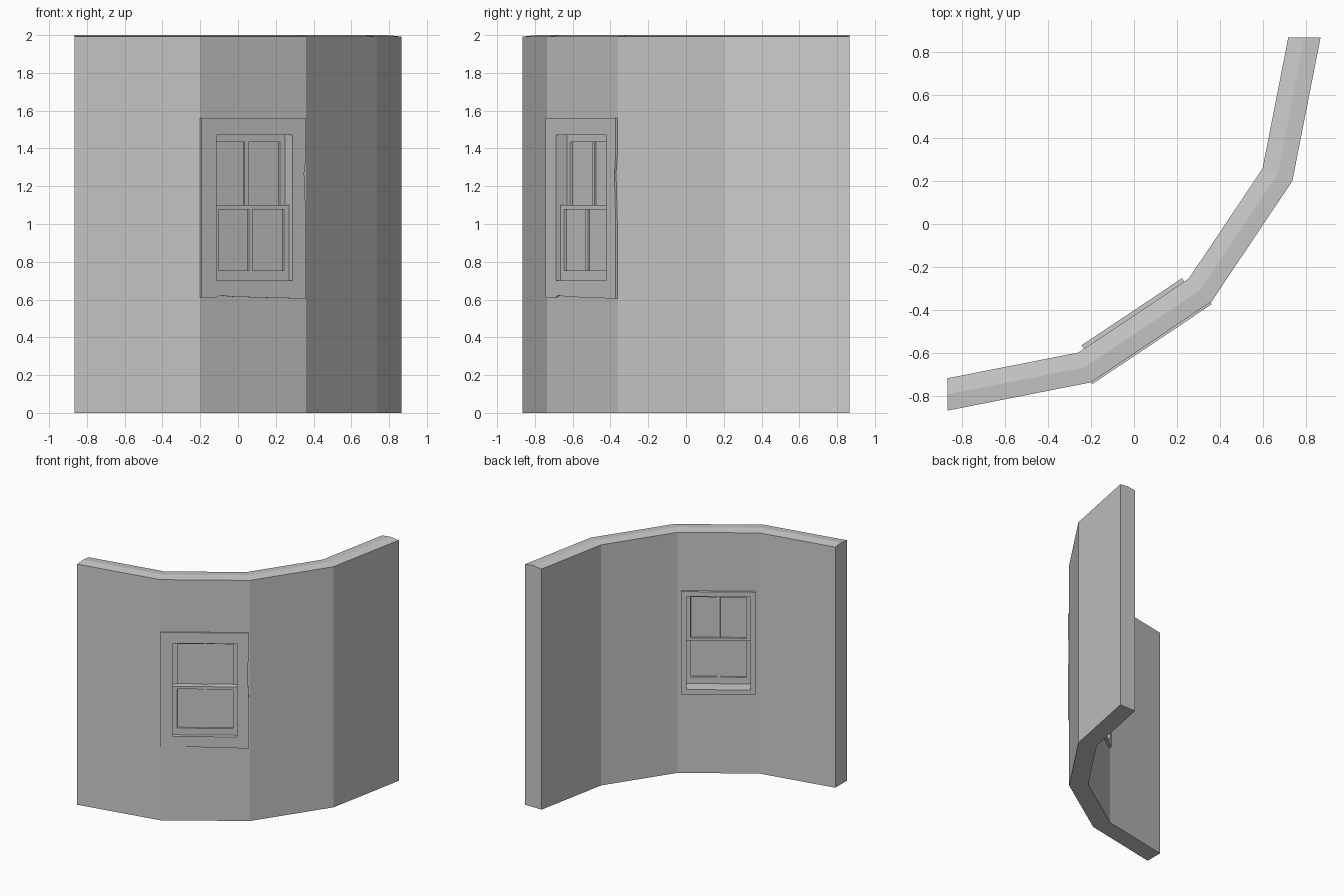
import bpy, bmesh, math
from mathutils import Vector, Matrix

if "Cube" in bpy.data.objects:
    bpy.data.objects.remove(bpy.data.objects["Cube"])

THICK = 0.147
ANG = math.radians(33.75)

plaster = bpy.data.materials.new("plain grey")
plaster.diffuse_color = (0.6, 0.6, 0.6, 1)
plaster.use_nodes = True
plaster.node_tree.nodes["Principled BSDF"].inputs["Base Color"].default_value = plaster.diffuse_color

# Window frame of reference: u along the panel, v into the wall, z up
TO_WALL = Matrix.Translation((-0.2, -0.735, 0)) @ Matrix.Rotation(ANG, 4, 'Z')


def finish(bm, name):
    bmesh.ops.recalc_face_normals(bm, faces=bm.faces[:])
    me = bpy.data.meshes.new(name)
    bm.to_mesh(me)
    bm.free()
    me.materials.append(plaster)
    ob = bpy.data.objects.new(name, me)
    bpy.context.collection.objects.link(ob)
    return ob


def add_prism(bm, outline, v0, v1):
    """Extrude a (u, z) outline from depth v0 to depth v1."""
    a = [bm.verts.new(TO_WALL @ Vector((u, v0, z))) for u, z in outline]
    b = [bm.verts.new(TO_WALL @ Vector((u, v1, z))) for u, z in outline]
    bm.faces.new(a)
    bm.faces.new(b[::-1])
    n = len(a)
    for i in range(n):
        j = (i + 1) % n
        bm.faces.new((a[i], b[i], b[j], a[j]))


def rect(u0, u1, z0, z1):
    return [(u0, z0), (u1, z0), (u1, z1), (u0, z1)]


def prisms(name, outlines, v0, v1):
    bm = bmesh.new()
    for o in outlines:
        add_prism(bm, o, v0, v1)
    return finish(bm, name)


# Curved wall: four flat panels swept from one section
outer = [(-0.866, -0.866), (-0.2, -0.735), (0.36, -0.36), (0.735, 0.2), (0.866, 0.866)]
d = 0.15
inner = [(-0.866, -0.716)]
for k, (x, y) in enumerate(outer[1:4]):
    t = math.radians(22.5 * (k + 1))
    inner.append((x - d * math.sin(t), y + d * math.cos(t)))
inner.append((0.716, 0.866))

bm = bmesh.new()
rings = []
for (ox, oy), (ix, iy) in zip(outer, inner):
    mx, my = (ox + ix) / 2, (oy + iy) / 2
    rings.append([bm.verts.new(p) for p in (
        (ox, oy, 0), (ox, oy, 1.992), (mx, my, 2), (ix, iy, 1.992), (ix, iy, 0))])
for r, s in zip(rings, rings[1:]):
    for i in range(5):
        j = (i + 1) % 5
        bm.faces.new((r[i], r[j], s[j], s[i]))
bm.faces.new(rings[0])
bm.faces.new(rings[-1][::-1])
wall = finish(bm, "wall")

# Window opening cut through the second panel
U0, U1, Z0, Z1 = 0.097, 0.58, 0.70, 1.47
cutter = prisms("opening_cutter", [rect(U0, U1, Z0, Z1)], -0.1, 0.3)
cutter.hide_render = True
mod = wall.modifiers.new("opening", 'BOOLEAN')
mod.operation = 'DIFFERENCE'
mod.solver = 'EXACT'
mod.object = cutter
bpy.context.view_layer.objects.active = wall
bpy.ops.object.modifier_apply(modifier=mod.name)
bpy.data.objects.remove(cutter, do_unlink=True)

# Outer casing boards with worn edges
prisms("outer_casing", [
    rect(0, U0, Z0, Z1),
    [(U1, Z0), (0.668, Z0), (0.668, 1.0), (0.655, 1.27), (0.668, 1.36), (0.668, Z1), (U1, Z1)],
    rect(0, 0.668, Z1, 1.56),
    [(0, 0.61), (0.09, 0.61), (0.12, 0.622), (0.2, 0.615), (0.4, 0.61),
     (0.668, 0.605), (0.668, Z0), (0, Z0)],
], -0.01, 0.002)

# Inner casing boards
prisms("inner_casing", [
    rect(0.06, U0, Z0, Z1), rect(U1, 0.62, Z0, Z1),
    rect(0.06, 0.62, Z1, 1.51), rect(0.06, 0.62, 0.66, Z0),
], THICK - 0.002, THICK + 0.02)


def sash(name, z0, z1, bottom, top, v0, v1):
    """Two-pane sash: stiles, rails, centre bar and glass."""
    s, mid = 0.032, (U0 + U1) / 2
    prisms(name + "_sash", [
        rect(U0, U0 + s, z0, z1), rect(U1 - s, U1, z0, z1),
        rect(U0 + s, U1 - s, z0, z0 + bottom), rect(U0 + s, U1 - s, z1 - top, z1),
    ], v0, v1)
    prisms(name + "_glazing_bar",
           [rect(mid - 0.012, mid + 0.012, z0 + bottom, z1 - top)], v0 + 0.006, v1 - 0.006)
    m = (v0 + v1) / 2
    prisms(name + "_glass", [rect(U0 + s, U1 - s, z0 + bottom, z1 - top)], m - 0.004, m + 0.004)


sash("lower", Z0, 1.10, 0.055, 0.022, 0.02, 0.06)
sash("upper", 1.075, Z1, 0.022, 0.036, 0.06, 0.10)
